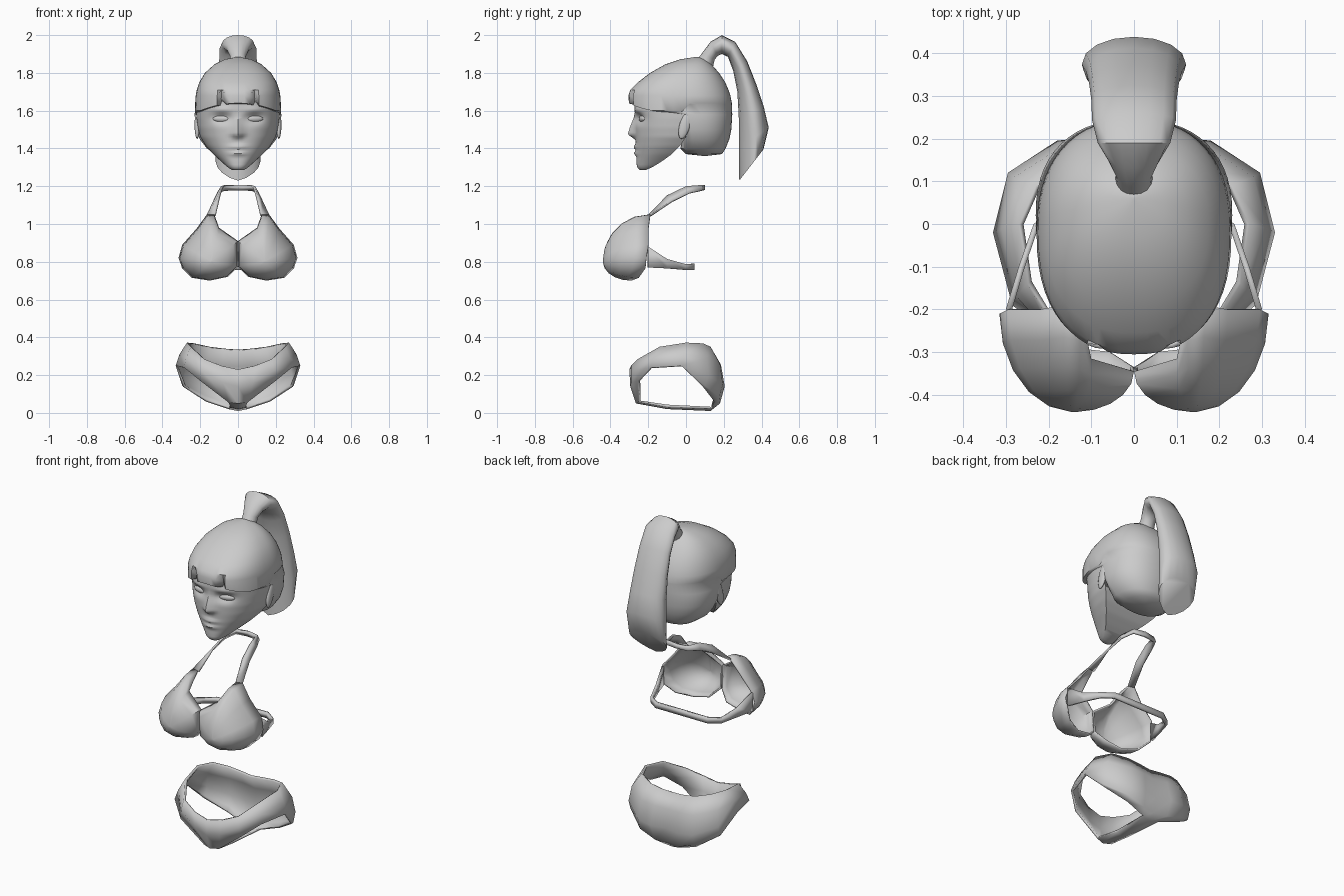
import bpy, bmesh, math
from mathutils import Vector

if "Cube" in bpy.data.objects:
    bpy.data.objects.remove(bpy.data.objects["Cube"])

grey = bpy.data.materials.new("plain_grey")
grey.diffuse_color = (0.6, 0.6, 0.6, 1)
grey.use_nodes = True
grey.node_tree.nodes["Principled BSDF"].inputs["Base Color"].default_value = grey.diffuse_color


def finish(name, bm, inside=None, thick=0, angle=50):
    """Weld, orient away from the inside point, thicken and shade."""
    bmesh.ops.remove_doubles(bm, verts=bm.verts, dist=0.0005)
    bmesh.ops.recalc_face_normals(bm, faces=bm.faces)
    if inside:
        c = Vector(inside)
        if sum(f.normal.dot(f.calc_center_median() - c) * f.calc_area() for f in bm.faces) < 0:
            bmesh.ops.reverse_faces(bm, faces=bm.faces)
    me = bpy.data.meshes.new(name)
    bm.to_mesh(me)
    bm.free()
    ob = bpy.data.objects.new(name, me)
    bpy.context.collection.objects.link(ob)
    me.materials.append(grey)
    if thick:
        mod = ob.modifiers.new("thickness", 'SOLIDIFY')
        mod.thickness, mod.offset = thick, -1
    bpy.ops.object.select_all(action='DESELECT')
    ob.select_set(True)
    bpy.context.view_layer.objects.active = ob
    bpy.ops.object.shade_smooth_by_angle(angle=math.radians(angle))
    return ob


def grid(bm, rows, closed=False, mirror=False):
    """Skin rows of points with quads, optionally mirrored in x."""
    for sx in ((1, -1) if mirror else (1,)):
        vs = [[bm.verts.new((p[0] * sx, p[1], p[2])) for p in r] for r in rows]
        n = len(rows[0])
        for a, b in zip(vs, vs[1:]):
            for i in range(n if closed else n - 1):
                j = (i + 1) % n
                q = (a[i], a[j], b[j], b[i])
                bm.faces.new(q if sx > 0 else q[::-1])
    return vs


def spow(v, n):
    return math.copysign(abs(v) ** (2 / n), v)


def gauss(d, s):
    return math.exp(-(d / s) ** 2)


def lerp_table(t, z):
    for a, b in zip(t, t[1:]):
        if z <= b[0]:
            k = (z - a[0]) / (b[0] - a[0])
            return [p + (q - p) * k for p, q in zip(a, b)]
    return t[-1]


# Face: z, half width, front y, back y
FACE = [(1.285, .03, -.245, -.215), (1.30, .055, -.26, -.18), (1.33, .088, -.262, -.13),
        (1.37, .132, -.262, -.075), (1.41, .168, -.265, -.035), (1.46, .20, -.268, 0),
        (1.51, .213, -.27, 0), (1.56, .22, -.268, 0), (1.60, .222, -.272, 0), (1.67, .218, -.272, 0)]
rows = []
for i in range(40):
    z = 1.285 + .385 * i / 39
    _, w, f, b = lerp_table(FACE, z)
    row = []
    for k in range(41):
        a = math.radians(-90 + 180 * k / 40)
        x, y = w * spow(math.sin(a), 2.3), b + (f - b) * spow(math.cos(a), 2.3)
        nose = max(0, min((1.59 - z) / .115, (z - 1.445) / .03)) * .04
        y -= nose * gauss(x, .015 + .35 * nose)
        y += .024 * gauss(abs(x) - .085, .045) * gauss(z - 1.56, .025)
        y -= .008 * gauss(abs(x) - .09, .05) * gauss(z - 1.605, .015)
        y -= .014 * gauss(x, .045) * (gauss(z - 1.408, .011) + gauss(z - 1.374, .012))
        row.append((x, y, z))
    rows.append(row)
bm = bmesh.new()
vs = grid(bm, rows)
bm.faces.new(vs[0])
for a, b in zip(vs, vs[1:]):        # underside of the jaw
    if a[0].co.z < 1.46:
        bm.faces.new((a[0], a[-1], b[-1], b[0]))
finish("face", bm, (0, -.1, 1.5))


def ellipsoid(name, loc, size, tilt=0):
    bm = bmesh.new()
    bmesh.ops.create_uvsphere(bm, u_segments=16, v_segments=10, radius=1)
    for v in bm.verts:
        v.co = Vector((v.co.x * size[0], v.co.y * size[1], v.co.z * size[2]))
        v.co = Vector((v.co.x, v.co.y + tilt * v.co.x + .25 * v.co.z * (size[1] > size[0]), v.co.z)) + Vector(loc)
    return finish(name, bm)


# Eyes and ears
for s, side in ((1, "right"), (-1, "left")):
    ellipsoid(side + "_eye", (s * .088, -.232, 1.557), (.046, .014, .017), s * .25)
    ellipsoid(side + "_ear", (s * .216, -.005, 1.525), (.014, .03, .075))

# Hair cap: z, half width, front y, back y, y of widest point
HAIR = [(1.885, .004, .055, .065, .06), (1.872, .07, -.03, .10, .04), (1.845, .125, -.11, .135, .02),
        (1.80, .175, -.19, .175, 0), (1.75, .205, -.255, .208, -.02), (1.71, .218, -.295, .225, -.02),
        (1.68, .224, -.305, .235, -.02), (1.64, .228, -.302, .243, -.02), (1.635, .224, -.26, .243, -.02),
        (1.58, .23, -.04, .245, .02), (1.50, .222, -.03, .24, .03), (1.45, .203, -.02, .23, .04),
        (1.40, .165, -.03, .21, .05), (1.37, .12, 0, .19, .08), (1.36, .004, .095, .105, .10)]
rows = []
for i, (z, w, f, b, c) in enumerate(HAIR):
    row = []
    for k in range(56):
        a = 2 * math.pi * k / 56
        x = w * spow(math.sin(a), 2.35)
        cy = spow(math.cos(a), 2.35)
        y, zz = c + cy * ((c - f) * -1 if cy > 0 else (c - b) * 1), z
        if i in (7, 8) and y < 0:                       # fringe drops at the temples
            zz -= .04 * min(1, (x / .2) ** 2)
        if i in (6, 7) and y < -.2 and .065 < abs(x) < .092:   # fringe partings
            y, zz = y + .025, zz + .03
        row.append((x, y, zz))
    rows.append(row)
bm = bmesh.new()
vs = grid(bm, rows, closed=True)
bm.faces.new(vs[0])
bm.faces.new(vs[-1])
finish("hair_cap", bm)

# Ponytail: inner y, z, outer y, z, half width
TAIL = [(.14, 1.82, .045, 1.85, .045), (.152, 1.87, .085, 1.905, .042), (.168, 1.89, .13, 1.965, .06),
        (.19, 1.90, .19, 2.0, .085), (.222, 1.885, .26, 1.965, .098), (.25, 1.81, .325, 1.86, .10),
        (.272, 1.70, .372, 1.74, .105), (.28, 1.55, .412, 1.62, .112), (.28, 1.40, .438, 1.51, .122),
        (.282, 1.23, .41, 1.395, .118)]
rows = []
for i, (yi, zi, yo, zo, w) in enumerate(TAIL):
    row = []
    for k in range(16):
        a = 2 * math.pi * k / 16
        s = ((1 - math.cos(a)) / 2) ** (1 - .03 * i)
        row.append((w * math.sin(a), yi + (yo - yi) * s, zi + (zo - zi) * s))
    rows.append(row)
bm = bmesh.new()
vs = grid(bm, rows, closed=True)
bm.faces.new(vs[0])
bm.faces.new(vs[-1])
finish("ponytail", bm)

# Bikini cups: domes from a rim to a front point
RIM = [(0, -.345, .91), (.10, -.315, .98), (.125, -.2, 1.05), (.165, -.19, 1.05), (.22, -.2, .975),
       (.295, -.2, .89), (.315, -.21, .82), (.295, -.215, .765), (.245, -.25, .715), (.15, -.29, .70),
       (.055, -.30, .72), (0, -.335, .775)]
apex = (.14, -.44, .80)
for s, side in ((1, "right"), (-1, "left")):
    rows = []
    for k in range(6):
        t = math.radians(17.6 * k)
        r, d = math.cos(t), math.sin(t)
        rows.append([(s * (apex[0] + (p[0] - apex[0]) * r), p[1] + (apex[1] - p[1]) * d,
                      apex[2] + (p[2] - apex[2]) * r) for p in RIM])
    bm = bmesh.new()
    vs = grid(bm, rows, closed=True)
    bm.faces.new(vs[-1])
    finish(side + "_cup", bm, (s * .14, -.2, .82), .01)


def ribbon(name, edges, inside, thick):
    bm = bmesh.new()
    grid(bm, edges, mirror=True)
    finish(name, bm, inside, thick)


# Neck strap and back band
ribbon("neck_strap", [((.125, -.2, 1.05), (.165, -.19, 1.05)), ((.103, -.10, 1.152), (.13, -.075, 1.125)),
                      ((.09, 0, 1.2), (.11, .02, 1.168)), ((.07, .085, 1.207), (.08, .09, 1.18)),
                      ((0, .1, 1.207), (0, .1, 1.18))], (0, -.02, 1.0), .012)
ribbon("back_band", [((.30, -.2, .88), (.30, -.2, .77)), ((.27, -.1, .815), (.27, -.1, .765)),
                     ((.235, 0, .787), (.235, 0, .757)), ((.17, .045, .79), (.17, .045, .757)),
                     ((0, .045, .79), (0, .045, .757))], (0, -.15, .8), .014)

# Bikini bottom: front rows, back rows and the strip joining them
FRONT = [[(0, -.30, .23), (.09, -.29, .25), (.18, -.255, .285), (.25, -.14, .35), (.27, 0, .372)],
         [(0, -.295, .14), (.08, -.29, .16), (.19, -.265, .225), (.275, -.17, .29), (.31, -.01, .31)],
         [(0, -.265, .05), (.05, -.25, .055), (.20, -.255, .17), (.285, -.19, .24), (.33, -.02, .25)]]
BACK = [[(0, .13, .335), (.07, .135, .34), (.15, .13, .35), (.23, .09, .368), (.27, 0, .372)],
        [(0, .175, .25), (.08, .185, .255), (.17, .18, .26), (.28, .11, .29), (.31, -.01, .31)],
        [(0, .185, .14), (.09, .205, .14), (.18, .195, .15), (.295, .12, .20), (.33, -.02, .25)],
        [(0, .165, .05), (.08, .18, .05), (.18, .175, .085), (.295, .10, .145), (.33, -.02, .25)],
        [(0, .13, .01), (.05, .14, .02), (.17, .15, .06), (.29, .09, .138), (.33, -.02, .25)]]
STRIP = [FRONT[-1][:2], [(0, -.1, .02), (.04, -.1, .03)], BACK[-1][:2]]
bm = bmesh.new()
for part in (FRONT, BACK, STRIP):
    grid(bm, part, mirror=True)
bmesh.ops.dissolve_degenerate(bm, edges=bm.edges, dist=0.0005)
finish("bikini_bottom", bm, (0, -.03, .2), .014)
